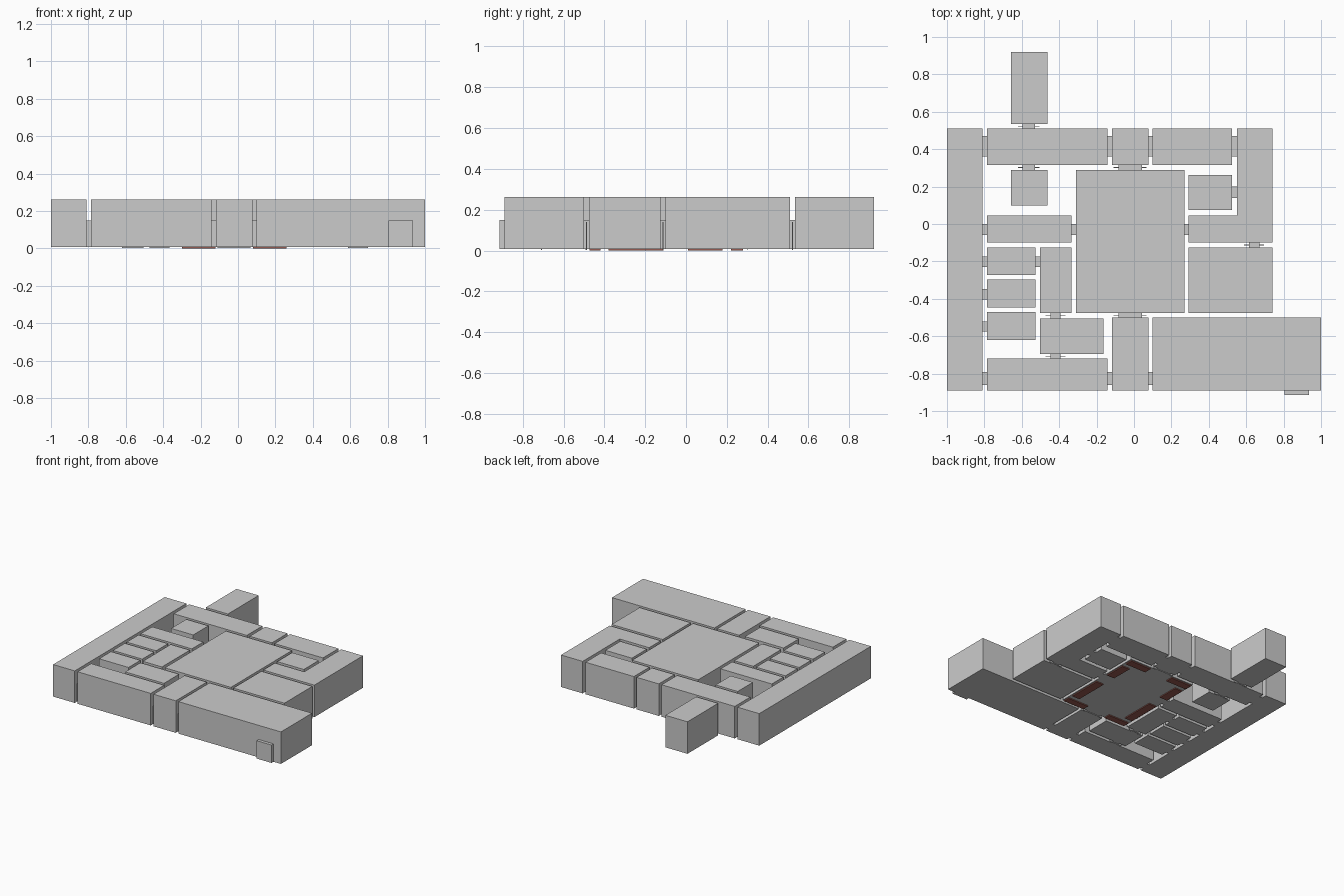
import bpy, bmesh

Z0, TOP, DOOR = 0.008, 0.262, 0.15


def prism(name, pts, z0=Z0, z1=TOP, mat=None):
    """Extrude a flat outline between two heights."""
    bm = bmesh.new()
    face = bm.faces.new([bm.verts.new((x, y, z0)) for x, y in pts])
    up = bmesh.ops.extrude_face_region(bm, geom=[face])
    verts = [v for v in up["geom"] if isinstance(v, bmesh.types.BMVert)]
    bmesh.ops.translate(bm, vec=(0, 0, z1 - z0), verts=verts)
    bmesh.ops.recalc_face_normals(bm, faces=bm.faces)
    me = bpy.data.meshes.new(name)
    bm.to_mesh(me)
    bm.free()
    ob = bpy.data.objects.new(name, me)
    bpy.context.collection.objects.link(ob)
    if mat:
        me.materials.append(mat)
    return ob


def box(name, x0, x1, y0, y1, z0=Z0, z1=TOP, mat=None):
    return prism(name, [(x0, y0), (x1, y0), (x1, y1), (x0, y1)], z0, z1, mat)


# Rooms and corridors: x0, x1, y0, y1
rooms = {
    "west_corridor": (-1.0, -0.81, -0.89, 0.51),
    "north_corridor": (-0.785, -0.143, 0.315, 0.51),
    "north_lobby": (-0.118, 0.077, 0.315, 0.51),
    "northeast_corridor": (0.1, 0.525, 0.315, 0.51),
    "north_annex": (-0.657, -0.463, 0.535, 0.92),
    "northwest_room": (-0.657, -0.463, 0.1, 0.29),
    "main_hall": (-0.31, 0.27, -0.475, 0.29),
    "northeast_room": (0.292, 0.525, 0.075, 0.262),
    "east_room": (0.292, 0.74, -0.475, -0.125),
    "southeast_room": (0.1, 1.0, -0.89, -0.5),
    "south_lobby": (-0.118, 0.077, -0.89, -0.5),
    "south_corridor": (-0.785, -0.143, -0.89, -0.72),
    "southwest_room": (-0.503, -0.163, -0.695, -0.505),
    "cell_hall": (-0.503, -0.335, -0.475, -0.125),
    "west_room": (-0.785, -0.335, -0.1, 0.045),
}
for name, r in rooms.items():
    box(name, *r)

# Three equal cells
for i in range(3):
    y = -0.125 - 0.173 * i
    box(f"cell_{i + 1}", -0.785, -0.527, y - 0.149, y)

# L-shaped east corridor
prism("east_corridor", [(0.292, -0.1), (0.74, -0.1), (0.74, 0.51), (0.55, 0.51),
                        (0.55, 0.045), (0.292, 0.045)])

# Doorways through gaps along x: gap x0, x1, door y0, y1
doors_x = [
    (-0.81, -0.785, 0.36, 0.47), (-0.143, -0.118, 0.36, 0.47),
    (0.077, 0.1, 0.36, 0.47), (0.525, 0.55, 0.36, 0.47),
    (-0.335, -0.31, -0.06, 0.0), (0.27, 0.292, -0.06, 0.0),
    (0.525, 0.55, 0.14, 0.2), (-0.81, -0.785, -0.06, 0.0),
    (-0.527, -0.503, -0.23, -0.175),
    (-0.81, -0.785, -0.86, -0.79), (-0.143, -0.118, -0.86, -0.79),
    (0.077, 0.1, -0.86, -0.79),
] + [(-0.81, -0.785, -0.23 - 0.173 * i, -0.175 - 0.173 * i) for i in range(3)]
for i, d in enumerate(doors_x):
    box(f"side_doorway_{i + 1}", *d, z1=DOOR)

# Doorways through gaps along y, each with a thin sliding panel
doors_y = [
    (-0.595, -0.53, 0.51, 0.535), (-0.595, -0.53, 0.29, 0.315),
    (-0.083, 0.042, 0.29, 0.315), (-0.083, 0.042, -0.5, -0.475),
    (0.615, 0.67, -0.125, -0.1), (-0.447, -0.392, -0.505, -0.475),
    (-0.447, -0.392, -0.72, -0.695),
]
for i, (x0, x1, y0, y1) in enumerate(doors_y):
    box(f"cross_doorway_{i + 1}", x0, x1, y0, y1, z1=DOOR)
    m = (y0 + y1) / 2
    box(f"door_panel_{i + 1}", x0 - 0.026, x1 + 0.026, m - 0.002, m + 0.002, 0.003, 0.14)

# Outer entrance on the front wall
box("front_entrance", 0.805, 0.935, -0.915, -0.89, z1=DOOR)

# Red bases showing just under the main hall floor
red = bpy.data.materials.new("dark_red")
red.diffuse_color = (0.3, 0.1, 0.08, 1)
for side, s in (("west", -1), ("east", 1)):
    def strip(name, a, b, y0, y1):
        x0, x1 = sorted((-0.02 + s * a, -0.02 + s * b))
        box(f"{side}_{name}", x0, x1, y0, y1, 0.0, 0.02, red)
    strip("long_base", 0.215, 0.28, -0.38, -0.11)
    strip("short_base", 0.215, 0.28, 0.01, 0.18)
    strip("north_base", 0.1, 0.28, 0.22, 0.28)
    strip("south_base", 0.1, 0.28, -0.472, -0.42)
